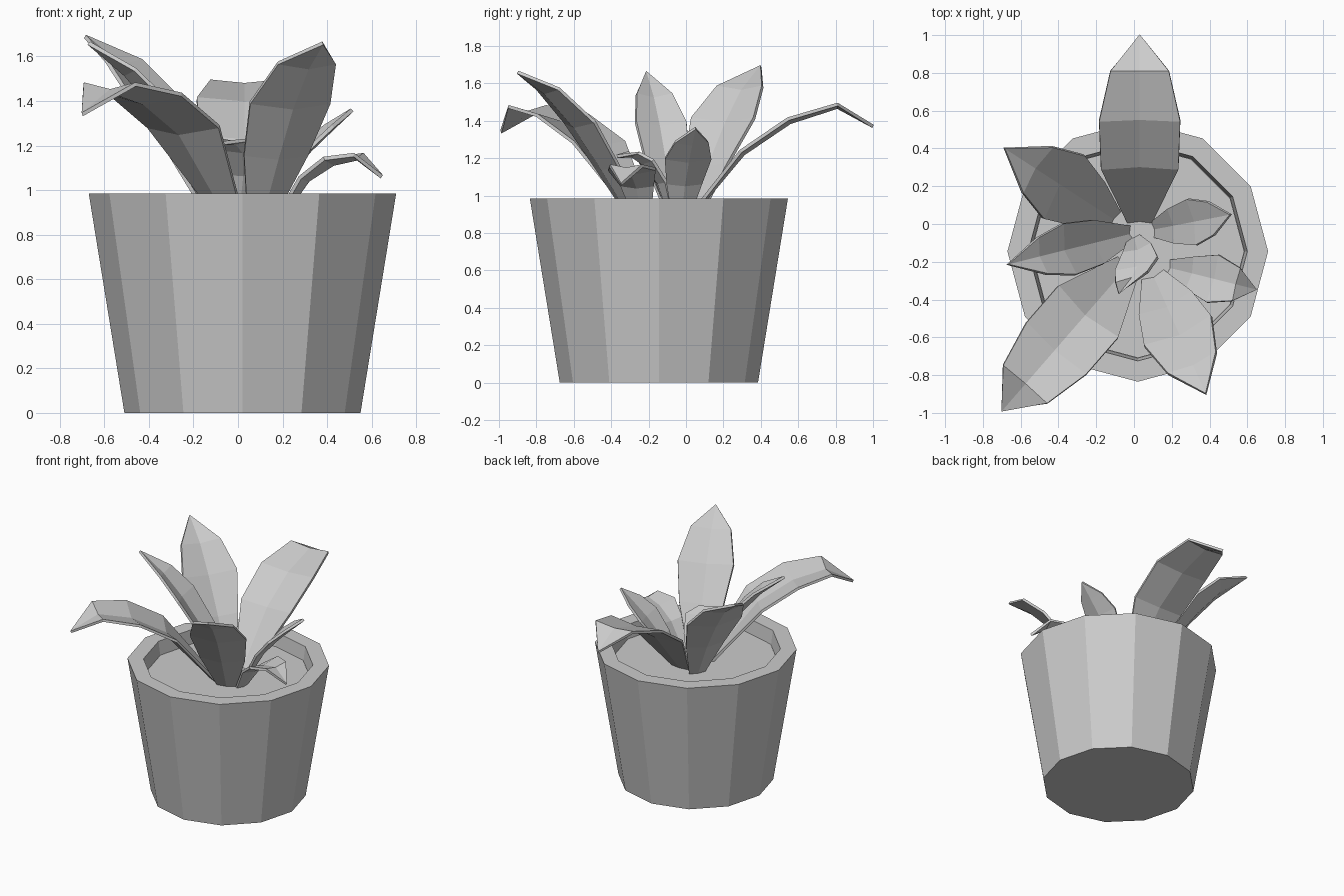
import bpy, bmesh
from math import radians, sin, cos, pi
from mathutils import Vector

if "Cube" in bpy.data.objects:
    bpy.data.objects.remove(bpy.data.objects["Cube"])

CX, CY, SIDES = 0.02, -0.145, 12


def finish(name, bm):
    bmesh.ops.recalc_face_normals(bm, faces=bm.faces)
    me = bpy.data.meshes.new(name)
    bm.to_mesh(me)
    bm.free()
    ob = bpy.data.objects.new(name, me)
    bpy.context.collection.objects.link(ob)
    return ob


def lathe(name, profile):
    """Twelve-sided turned shape, capped at the first and last ring."""
    bm = bmesh.new()
    rings = []
    for r, z in profile:
        rings.append([bm.verts.new((CX + r * cos(2 * pi * i / SIDES),
                                    CY + r * sin(2 * pi * i / SIDES), z))
                      for i in range(SIDES)])
    for a, b in zip(rings, rings[1:]):
        for i in range(SIDES):
            j = (i + 1) % SIDES
            bm.faces.new((a[i], a[j], b[j], b[i]))
    bm.faces.new(rings[0])
    bm.faces.new(rings[-1])
    return finish(name, bm)


def leaf(name, base, azimuth, profile, fold=0.03, bend=0.0):
    """Folded leaf: profile rows are (distance out, height, half width); last row is the tip."""
    a = radians(azimuth)
    out, side = Vector((cos(a), sin(a), 0)), Vector((-sin(a), cos(a), 0))
    origin = Vector((base[0], base[1], 0))
    length = profile[-1][0]
    mids = [origin + out * d + side * bend * (d / length) ** 3 + Vector((0, 0, z))
            for d, z, w in profile]
    bm = bmesh.new()
    rows = []
    for i, (d, z, w) in enumerate(profile[:-1]):
        along = mids[i + 1] - mids[max(i - 1, 0)]
        normal = along.cross(side).normalized()
        if normal.z < 0:
            normal.negate()
        lift = normal * fold * w / 0.15
        rows.append([bm.verts.new(p) for p in (
            mids[i] + side * w + lift * 0.5,
            mids[i] - lift * 0.5,
            mids[i] - side * w + lift * 0.5)])
    for p, q in zip(rows, rows[1:]):
        for k in range(2):
            bm.faces.new((p[k], p[k + 1], q[k + 1], q[k]))
    tip = bm.verts.new(mids[-1])
    for k in range(2):
        bm.faces.new((rows[-1][k], rows[-1][k + 1], tip))
    ob = finish(name, bm)
    mod = ob.modifiers.new("thickness", 'SOLIDIFY')
    mod.thickness = 0.018
    mod.offset = 0
    return ob


# Pot with thick rim, and soil inside
lathe("pot", [(0.53, 0), (0.69, 0.985), (0.58, 0.985), (0.565, 0.87)])
lathe("soil", [(0.55, 0.83), (0.564, 0.885)])

# Large leaves
leaf("leaf_back", (0.03, 0.0), 90,
     [(0.0, 0.86, 0.06), (0.30, 1.23, 0.205), (0.55, 1.40, 0.215),
      (0.81, 1.48, 0.155), (1.0, 1.37, 0)], fold=0.015)
leaf("leaf_back_left", (-0.10, 0.02), 147,
     [(0.0, 0.86, 0.05), (0.17, 1.16, 0.14), (0.34, 1.40, 0.20),
      (0.50, 1.57, 0.145), (0.70, 1.69, 0)])
leaf("leaf_left", (-0.01, -0.05), 194,
     [(0.0, 0.86, 0.04), (0.20, 1.15, 0.12), (0.36, 1.38, 0.14),
      (0.50, 1.53, 0.10), (0.68, 1.66, 0)], fold=0.045)
leaf("leaf_front_left", (-0.03, -0.22), 229,
     [(0.0, 0.86, 0.07), (0.34, 1.27, 0.21), (0.59, 1.41, 0.21),
      (0.83, 1.46, 0.155), (1.02, 1.34, 0)])
leaf("leaf_front_right", (0.10, -0.27), -66,
     [(0.0, 0.86, 0.06), (0.18, 1.15, 0.155), (0.34, 1.38, 0.195),
      (0.52, 1.56, 0.14), (0.69, 1.66, 0)])

# Small leaves
leaf("small_leaf_right", (0.10, -0.03), 11,
     [(0.0, 0.86, 0.04), (0.11, 1.06, 0.095), (0.22, 1.19, 0.125),
      (0.32, 1.28, 0.09), (0.42, 1.36, 0)])
leaf("small_leaf_front_right", (0.18, -0.23), -14,
     [(0.0, 0.86, 0.04), (0.13, 1.05, 0.09), (0.25, 1.13, 0.13),
      (0.37, 1.15, 0.09), (0.48, 1.06, 0)])
leaf("small_leaf_front", (0.0, -0.07), 288,
     [(0.0, 0.86, 0.03), (0.07, 1.07, 0.08), (0.15, 1.18, 0.12),
      (0.20, 1.22, 0.09), (0.26, 1.21, 0)], bend=-0.17)
